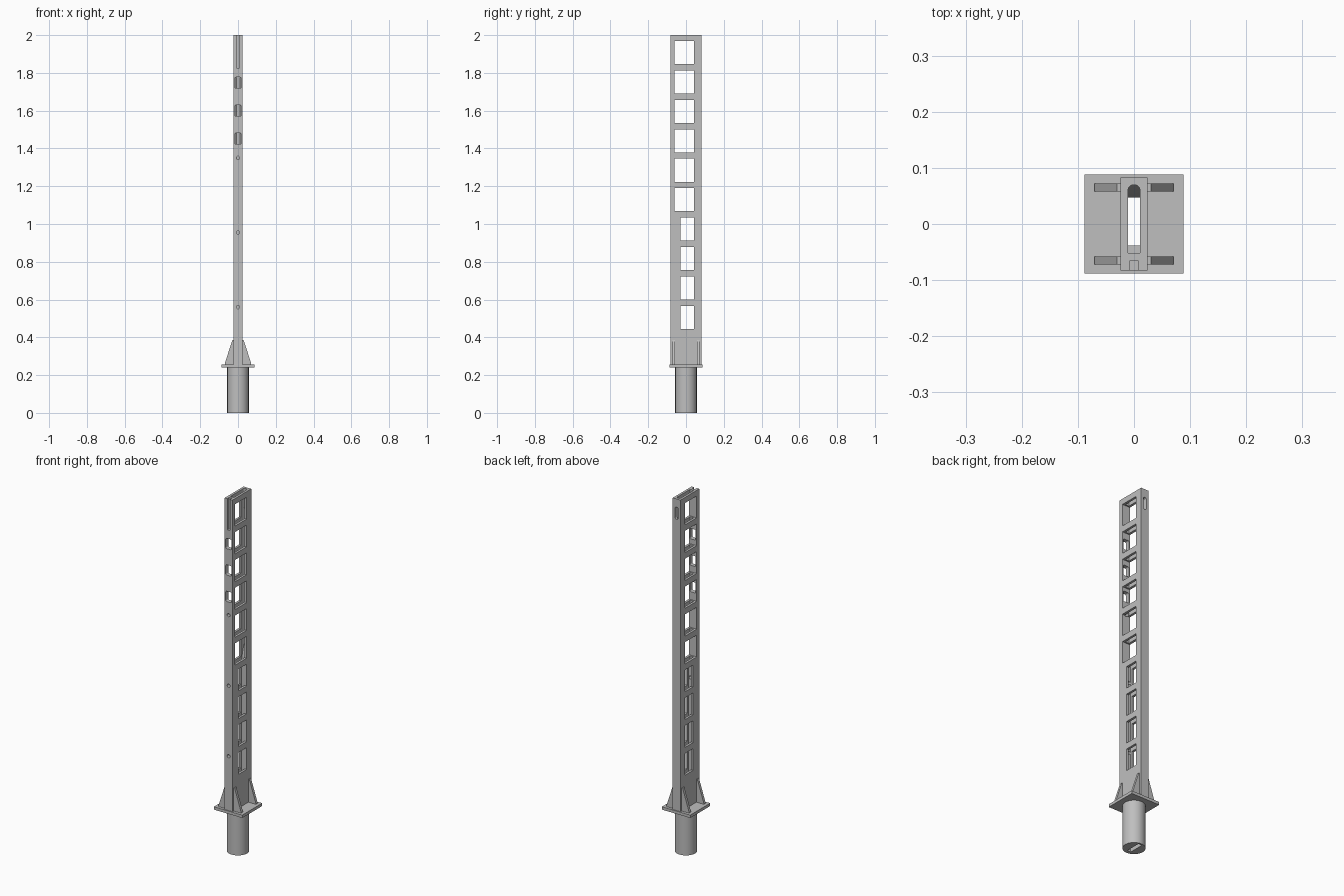
import bpy, bmesh, math
from mathutils import Vector

cube = bpy.data.objects.get("Cube")
if cube:
    bpy.data.objects.remove(cube, do_unlink=True)

grey = bpy.data.materials.new("light grey")
grey.use_nodes = True
COLOUR = (0.52, 0.52, 0.52, 1)
grey.diffuse_color = COLOUR
grey.node_tree.nodes["Principled BSDF"].inputs["Base Color"].default_value = COLOUR


def finish(name, bm):
    bmesh.ops.recalc_face_normals(bm, faces=bm.faces)
    mesh = bpy.data.meshes.new(name)
    bm.to_mesh(mesh)
    bm.free()
    mesh.materials.append(grey)
    obj = bpy.data.objects.new(name, mesh)
    bpy.context.collection.objects.link(obj)
    return obj


def prism(bm, points, offset):
    """Extrude a closed planar outline along an offset."""
    face = bm.faces.new([bm.verts.new(p) for p in points])
    ext = bmesh.ops.extrude_face_region(bm, geom=[face])["geom"]
    verts = [v for v in ext if isinstance(v, bmesh.types.BMVert)]
    bmesh.ops.translate(bm, verts=verts, vec=Vector(offset))


def box(bm, x, y, z):
    prism(bm, [(x[0], y[0], z[0]), (x[1], y[0], z[0]), (x[1], y[1], z[0]), (x[0], y[1], z[0])],
          (0, 0, z[1] - z[0]))


def rounded(w, h, r, steps=5):
    """Outline of a rounded rectangle around the origin, half sizes w and h."""
    pts = []
    for k, (sx, sy) in enumerate([(1, 1), (-1, 1), (-1, -1), (1, -1)]):
        for i in range(steps + 1):
            a = (k + i / steps) * math.pi / 2
            pts.append((sx * (w - r) + r * math.cos(a), sy * (h - r) + r * math.sin(a)))
    return pts


def cut(obj, name, bm):
    cutter = finish(name, bm)
    mod = obj.modifiers.new(name, 'BOOLEAN')
    mod.operation = 'DIFFERENCE'
    mod.solver = 'EXACT'
    mod.object = cutter
    bpy.context.view_layer.objects.active = obj
    bpy.ops.object.modifier_apply(modifier=mod.name)
    bpy.data.objects.remove(cutter, do_unlink=True)


HALF, DEPTH, SLOT = 0.024, 0.083, 0.011

# Mast
bm = bmesh.new()
box(bm, (-HALF, HALF), (-DEPTH, DEPTH), (0.25, 2.0))
mast = finish("mast", bm)

# Base plate
bm = bmesh.new()
box(bm, (-0.088, 0.088), (-0.088, 0.088), (0.24, 0.256))
plate = finish("base_plate", bm)

# Round foot
bm = bmesh.new()
bmesh.ops.create_cone(bm, cap_ends=True, segments=48, radius1=0.057, radius2=0.057, depth=0.242)
bmesh.ops.translate(bm, verts=bm.verts, vec=(0, 0, 0.121))
foot = finish("round_foot", bm)

# Cable channel through everything
for part in (mast, plate, foot):
    bm = bmesh.new()
    box(bm, (-SLOT, SLOT), (-0.038, 0.047), (-0.1, 2.1))
    cut(part, "cable_channel", bm)

# Wider upper channel with a rounded back and sloping floor
bm = bmesh.new()
box(bm, (-SLOT, SLOT), (-0.052, 0.047), (1.05, 2.1))
cut(mast, "upper_channel", bm)
bm = bmesh.new()
arc = [(SLOT * math.cos(i * math.pi / 12), 0.059 + SLOT * math.sin(i * math.pi / 12)) for i in range(13)]
outline = [(-SLOT, 0.03), (SLOT, 0.03)] + arc
prism(bm, [(x, y, 1.05 + 4 * (y - 0.047)) for x, y in outline], (0, 0, 1.2))
cut(mast, "rounded_channel", bm)

# Ladder of side windows, narrower in the lower part
bm = bmesh.new()
for i in range(10):
    z = 0.506 + i * 0.1557
    box(bm, (-0.1, 0.1), (-0.028 if i < 4 else -0.06, 0.042), (z - 0.061, z + 0.061))
cut(mast, "windows", bm)

# Front openings, screw holes and top groove
bm = bmesh.new()
for z in (1.452, 1.6, 1.748):
    prism(bm, [(x, -0.1, z + h) for x, h in rounded(0.018, 0.029, 0.007)], (0, 0.062, 0))
for z in (0.56, 0.955, 1.35):
    prism(bm, [(x, -0.1, z + h) for x, h in rounded(0.009, 0.009, 0.0089)], (0, 0.067, 0))
box(bm, (-0.008, 0.008), (-0.1, -0.066), (1.825, 2.1))
cut(mast, "front_openings", bm)

# Cable exit at the back
bm = bmesh.new()
prism(bm, [(x, 0.1, 1.92 + h) for x, h in rounded(0.0095, 0.034, 0.009)], (0, -0.045, 0))
cut(mast, "back_exit", bm)

# Four gussets
for sx, side in ((1, "left"), (-1, "right")):
    for sy, end in ((-1, "front"), (1, "back")):
        bm = bmesh.new()
        profile = [(0.022, 0.25), (0.07, 0.25), (0.07, 0.262), (0.03, 0.385), (0.022, 0.385)]
        prism(bm, [(sx * x, sy * 0.065 - 0.0075, z) for x, z in profile], (0, 0.015, 0))
        finish(f"gusset_{end}_{side}", bm)

# Smooth the round surfaces, keep edges sharp
bpy.ops.object.select_all(action='DESELECT')
for part in (foot, mast):
    part.select_set(True)
bpy.context.view_layer.objects.active = mast
bpy.ops.object.shade_smooth_by_angle(angle=math.radians(30))
